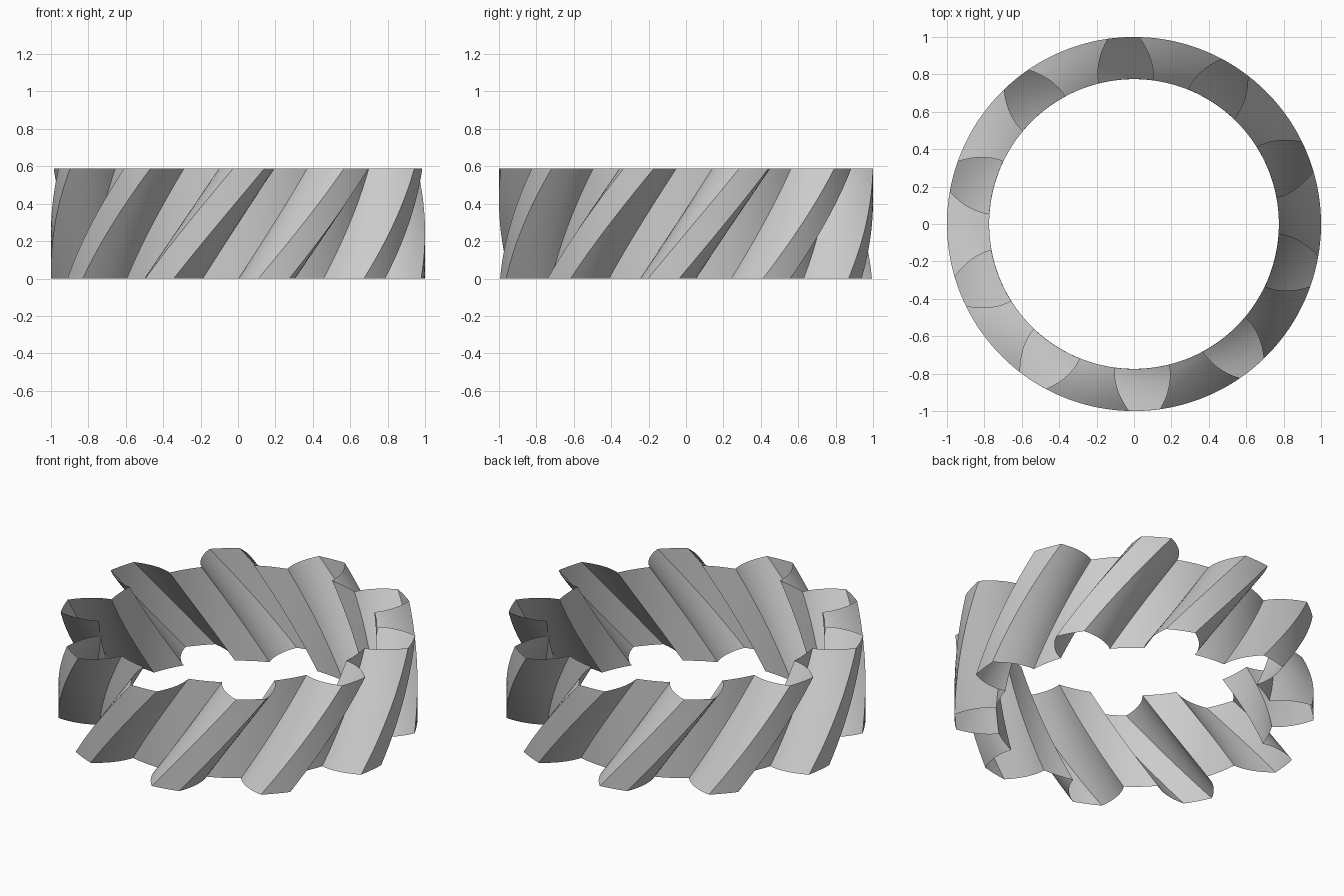
import bpy, bmesh, math

TEETH = 10
ROOT, TIP, HEIGHT = 0.775, 1.0, 0.588
TOP_CENTRE, TWIST = 93.3, 28.2      # degrees
ROOT_HALF, TIP_HALF = 10.85, 4.8    # half tooth width in degrees
LAYERS, FLANK, ARC = 24, 8, 4

cube = bpy.data.objects.get("Cube")
if cube:
    bpy.data.objects.remove(cube, do_unlink=True)


def tooth_profile():
    """One pitch of the outline as (radius, angle): root arc, flank, tip arc, flank."""
    pitch = 360 / TEETH
    rise = []
    for i in range(FLANK + 1):
        t = i / FLANK
        half = ROOT_HALF - (ROOT_HALF - TIP_HALF) * t ** 1.7
        rise.append((ROOT + (TIP - ROOT) * t, -half))
    land = [(TIP, TIP_HALF * (2 * i / ARC - 1)) for i in range(1, ARC)]
    fall = [(r, -a) for r, a in reversed(rise)]
    gap = pitch - 2 * ROOT_HALF
    valley = [(ROOT, ROOT_HALF + gap * i / ARC) for i in range(1, ARC)]
    return rise + land + fall + valley


# Full gear outline repeated around the ring
outline = [(r, a + k * 360 / TEETH) for k in range(TEETH) for r, a in tooth_profile()]

# Open helical wall, twisted as it rises
bm = bmesh.new()
rings = []
for j in range(LAYERS + 1):
    f = j / LAYERS
    turn = TOP_CENTRE - TWIST * (1 - f)
    ring = []
    for r, a in outline:
        angle = math.radians(a + turn)
        ring.append(bm.verts.new((r * math.cos(angle), r * math.sin(angle), HEIGHT * f)))
    rings.append(ring)
for low, high in zip(rings, rings[1:]):
    for i in range(len(low)):
        n = (i + 1) % len(low)
        bm.faces.new((low[i], low[n], high[n], high[i]))

mesh = bpy.data.meshes.new("helical_ring")
bm.to_mesh(mesh)
bm.free()
ring_obj = bpy.data.objects.new("helical_ring", mesh)
bpy.context.collection.objects.link(ring_obj)

# Plain grey material
grey = bpy.data.materials.new("light_grey")
grey.use_nodes = True
colour = (0.6, 0.6, 0.6, 1)
grey.diffuse_color = colour
grey.node_tree.nodes["Principled BSDF"].inputs["Base Color"].default_value = colour
mesh.materials.append(grey)

# Smooth flanks with crisp tooth corners
bpy.ops.object.select_all(action='DESELECT')
ring_obj.select_set(True)
bpy.context.view_layer.objects.active = ring_obj
bpy.ops.object.shade_smooth_by_angle(angle=math.radians(30))
